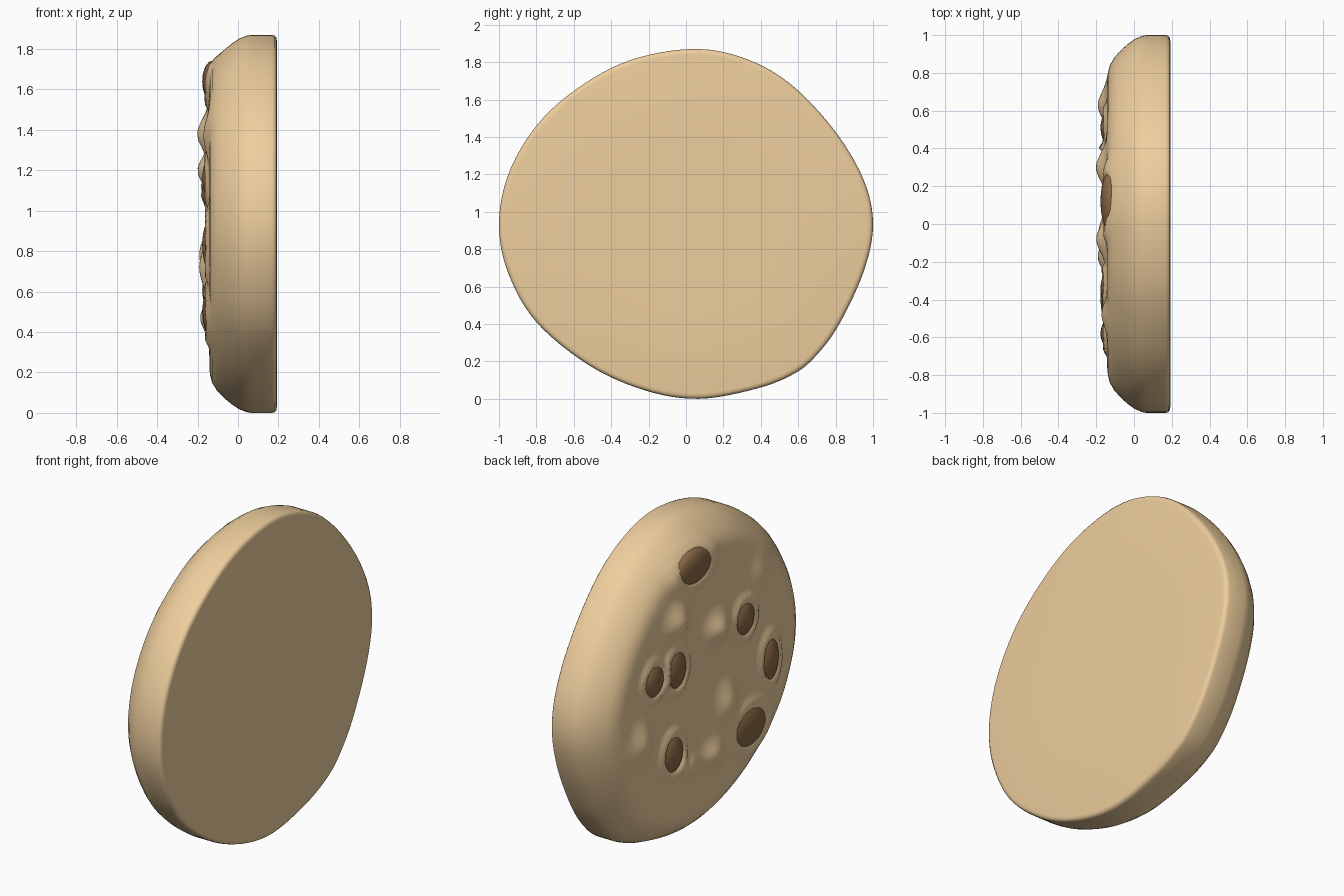
import bpy, bmesh, math
from mathutils import Vector

if "Cube" in bpy.data.objects:
    bpy.data.objects.remove(bpy.data.objects["Cube"])


def material(name, color):
    m = bpy.data.materials.new(name)
    m.diffuse_color = color
    m.use_nodes = True
    m.node_tree.nodes["Principled BSDF"].inputs["Base Color"].default_value = m.diffuse_color
    return m


dough_mat = material("dough", (0.86, 0.62, 0.34, 1))
chip_mat = material("chocolate", (0.25, 0.14, 0.06, 1))

# Cookie outline (y, z)
outline = [(0.03, 1.87), (0.3, 1.825), (0.55, 1.69), (0.79, 1.44), (0.95, 1.17), (1.0, 0.93),
           (0.95, 0.68), (0.82, 0.4), (0.7, 0.235), (0.58, 0.135), (0.38, 0.055), (0.07, 0.0),
           (-0.22, 0.045), (-0.52, 0.18), (-0.8, 0.41), (-0.95, 0.67), (-1.0, 0.93),
           (-0.95, 1.2), (-0.8, 1.46), (-0.58, 1.66), (-0.3, 1.81)]
CENTER = Vector((0, 0.93))


def smooth_loop(pts, steps):
    out, n = [], len(pts)
    for i in range(n):
        a, b, c, d = (Vector(pts[(i + j) % n]) for j in (-1, 0, 1, 2))
        for k in range(steps):
            t = k / steps
            out.append(0.5 * (2 * b + (c - a) * t + (2 * a - 5 * b + 4 * c - d) * t * t
                              + (3 * b - a - 3 * c + d) * t ** 3))
    return out


# Chips (y, z, y radius, z radius)
chips = [(0.12, 1.64, 0.15, 0.095), (-0.34, 1.16, 0.09, 0.1), (-0.58, 0.83, 0.075, 0.13),
         (0.30, 1.10, 0.09, 0.115), (0.51, 1.11, 0.09, 0.095), (-0.39, 0.50, 0.15, 0.115),
         (0.33, 0.61, 0.09, 0.11)]

# Dough bumps (y, z, y spread, z spread, height)
bumps = [(0.3, 1.38, 0.1, 0.1, 0.06), (-0.08, 1.2, 0.1, 0.09, 0.058), (0.63, 0.78, 0.09, 0.12, 0.05),
         (-0.17, 0.72, 0.09, 0.13, 0.05), (-0.04, 0.47, 0.1, 0.08, 0.045),
         (-0.48, 1.37, 0.08, 0.1, 0.03), (0.18, 0.48, 0.08, 0.06, 0.03)]


def bump(y, z):
    h = sum(a * math.exp(-((y - cy) / sy) ** 2 - ((z - cz) / sz) ** 2) for cy, cz, sy, sz, a in bumps)
    # Raised rim of dough around every chip
    for cy, cz, ry, rz in chips:
        r = math.hypot((y - cy) / ry, (z - cz) / rz)
        h += 0.022 * math.exp(-((r - 1.15) / 0.3) ** 2)
    return min(h, 0.065)


# Cookie body: rings from the domed front edge to the flat back
loop = smooth_loop(outline, 6)
rings = [(i / 34 * 0.76, -0.142) for i in range(1, 35)]
rings += [(0.80, -0.138), (0.84, -0.128), (0.88, -0.105), (0.92, -0.07), (0.955, -0.03),
          (0.98, 0.005), (0.995, 0.04), (1, 0.065), (1, 0.12), (1, 0.168), (0.996, 0.182),
          (0.985, 0.19), (0.97, 0.192), (0.5, 0.192)]
bm = bmesh.new()
prev = None
for s, x in rings:
    row = []
    for p in loop:
        q = CENTER + (p - CENTER) * s
        h = bump(q.x, q.y) if x < 0 else 0
        row.append(bm.verts.new((x - h * min(1, max(0, (0.96 - s) / 0.15)), q.x, q.y)))
    n = len(row)
    if prev is None:
        tip = bm.verts.new((-0.142 - bump(0, 0.93), 0, 0.93))
        for i in range(n):
            bm.faces.new((tip, row[i], row[(i + 1) % n]))
    else:
        for i in range(n):
            j = (i + 1) % n
            bm.faces.new((prev[i], row[i], row[j], prev[j]))
    prev = row
tip = bm.verts.new((0.192, 0, 0.93))
for i in range(len(prev)):
    bm.faces.new((prev[i], tip, prev[(i + 1) % len(prev)]))
bmesh.ops.recalc_face_normals(bm, faces=bm.faces[:])
me = bpy.data.meshes.new("cookie")
bm.to_mesh(me)
bm.free()
me.materials.append(dough_mat)
me.shade_smooth()
cookie = bpy.data.objects.new("cookie", me)
bpy.context.collection.objects.link(cookie)

# Chocolate chips half sunk in the front
for i, (y, z, ry, rz) in enumerate(chips):
    bpy.ops.mesh.primitive_uv_sphere_add(segments=32, ring_count=16, location=(-0.125, y, z))
    chip = bpy.context.object
    chip.name = f"chocolate_chip_{i + 1}"
    chip.scale = (0.052, ry * 1.08, rz * 1.08)
    chip.data.materials.append(chip_mat)
    chip.data.shade_smooth()
